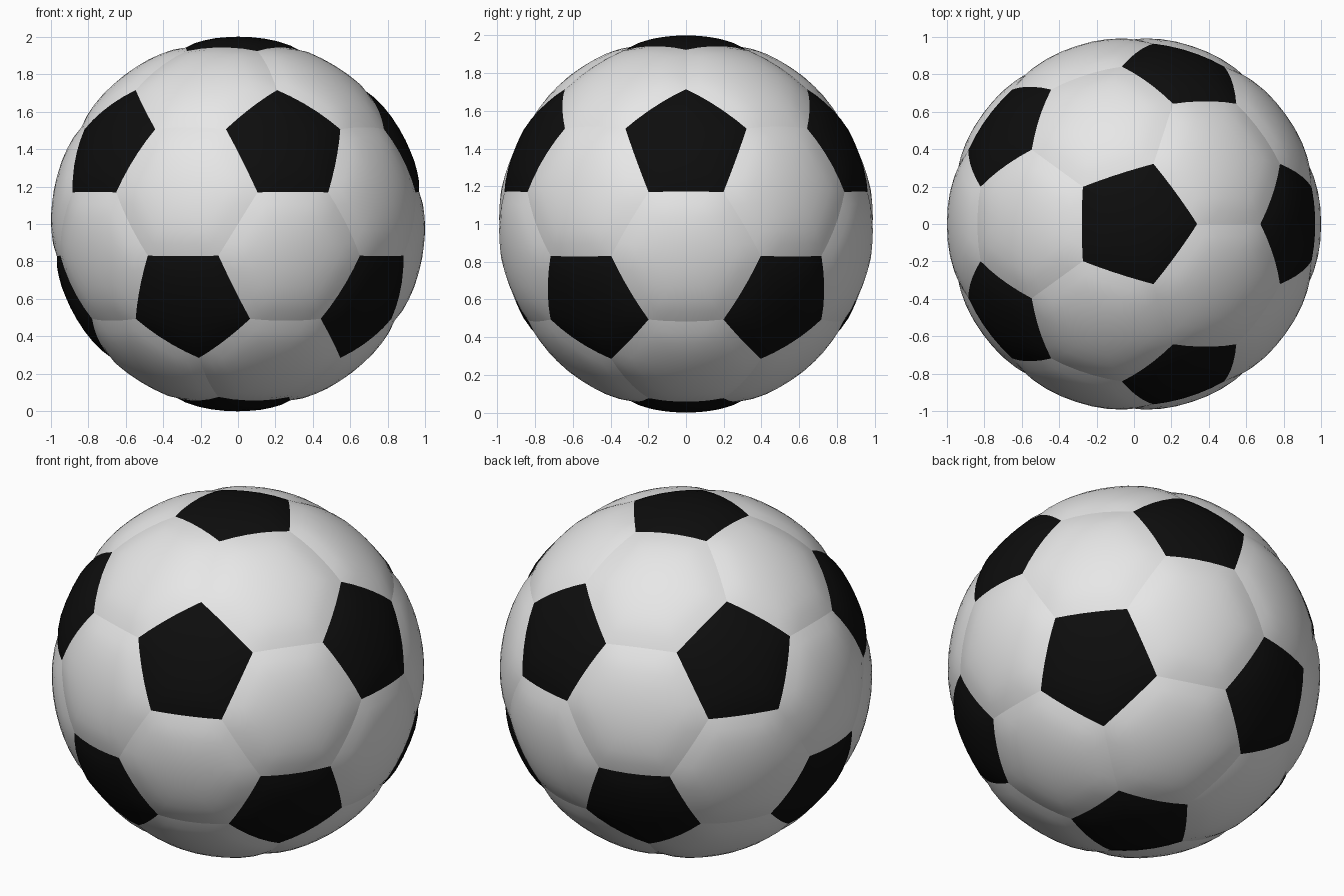
import bpy, bmesh, math
from itertools import combinations
from mathutils import Vector

if "Cube" in bpy.data.objects:
    bpy.data.objects.remove(bpy.data.objects["Cube"])

DIV = 5          # subdivisions from panel centre to seam
DIP = 0.017      # how far the seams sit below the panel centres


def material(name, rgb):
    m = bpy.data.materials.new(name)
    m.diffuse_color = (*rgb, 1)
    m.use_nodes = True
    m.node_tree.nodes["Principled BSDF"].inputs["Base Color"].default_value = m.diffuse_color
    return m


white = material("white leather", (0.8, 0.8, 0.8))
black = material("black leather", (0.004, 0.004, 0.004))

# Twelve icosahedron directions: two poles and two staggered rings
zr, rr = 1 / math.sqrt(5), 2 / math.sqrt(5)
ico = [Vector((0, 0, 1)), Vector((0, 0, -1))]
for k in range(5):
    a = math.radians(72 * k)
    b = a + math.radians(36)
    ico.append(Vector((rr * math.cos(a), rr * math.sin(a), zr)))
    ico.append(Vector((rr * math.cos(b), rr * math.sin(b), -zr)))


def near(i, j):
    return i != j and ico[i].dot(ico[j]) > 0.3


def corner(i, j):
    return (ico[i] * 2 + ico[j]) / 3


def ordered(points):
    # Sort the corners counter-clockwise around the panel's outward axis
    n = sum(points, Vector()).normalized()
    u = (points[0] - n * points[0].dot(n)).normalized()
    v = n.cross(u)
    return sorted(points, key=lambda p: math.atan2(p.dot(v), p.dot(u)))


def add_panel(bm, points):
    # Puffed panel: triangular sectors round the centre, pushed to the sphere
    pts = ordered(points)
    c = sum(pts, Vector()) / len(pts)
    new = []
    for a, b in zip(pts, pts[1:] + pts[:1]):
        rows = []
        for i in range(DIV + 1):
            row = []
            for j in range(i + 1):
                p = c + (a - c) * ((i - j) / DIV) + (b - c) * (j / DIV)
                r = 1 - DIP * (i / DIV) ** 4
                row.append(bm.verts.new(p.normalized() * r + Vector((0, 0, 1))))
            rows.append(row)
            new += row
        for i in range(DIV):
            for j in range(i + 1):
                bm.faces.new((rows[i][j], rows[i + 1][j], rows[i + 1][j + 1]))
                if j < i:
                    bm.faces.new((rows[i][j], rows[i + 1][j + 1], rows[i][j + 1]))
    # Weld within the panel only, so every seam stays crisp
    bmesh.ops.remove_doubles(bm, verts=new, dist=0.0005)


def build(name, panels, mat):
    bm = bmesh.new()
    for p in panels:
        add_panel(bm, p)
    me = bpy.data.meshes.new(name)
    bm.to_mesh(me)
    bm.free()
    me.materials.append(mat)
    for f in me.polygons:
        f.use_smooth = True
    ob = bpy.data.objects.new(name, me)
    bpy.context.collection.objects.link(ob)


# Black pentagons round each direction, white hexagons on each icosahedron face
pentagons = [[corner(i, j) for j in range(12) if near(i, j)] for i in range(12)]
hexagons = [[corner(i, j) for i in t for j in t if i != j]
            for t in combinations(range(12), 3)
            if all(near(i, j) for i, j in combinations(t, 2))]
build("black_pentagon_panels", pentagons, black)
build("white_hexagon_panels", hexagons, white)
